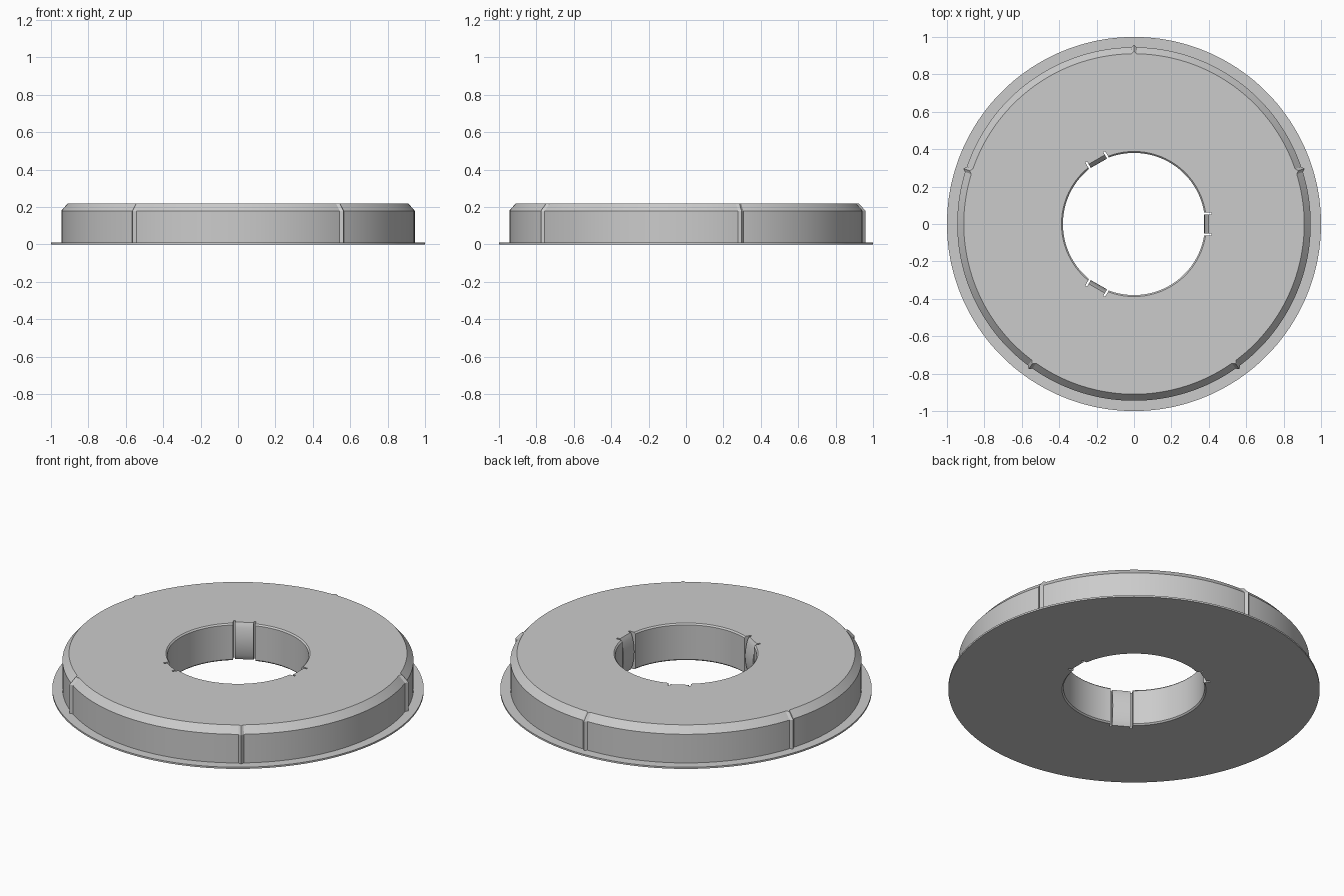
import bpy, bmesh
from math import sin, cos, radians, pi
from mathutils import Matrix

cube = bpy.data.objects.get("Cube")
if cube:
    bpy.data.objects.remove(cube, do_unlink=True)

HEIGHT = 0.22
RIB_ANGLES = [18 + 72 * i for i in range(5)]
CLIP_ANGLES = [0, 120, 240]

grey = bpy.data.materials.new("plain grey")
grey.use_nodes = True
grey.diffuse_color = (0.6, 0.6, 0.6, 1)
grey.node_tree.nodes["Principled BSDF"].inputs["Base Color"].default_value = grey.diffuse_color


def finish(name, bm):
    bmesh.ops.recalc_face_normals(bm, faces=bm.faces)
    mesh = bpy.data.meshes.new(name)
    bm.to_mesh(mesh)
    bm.free()
    mesh.materials.append(grey)
    obj = bpy.data.objects.new(name, mesh)
    bpy.context.collection.objects.link(obj)
    return obj


def select(obj):
    bpy.ops.object.select_all(action='DESELECT')
    obj.select_set(True)
    bpy.context.view_layer.objects.active = obj


def smooth(obj):
    select(obj)
    bpy.ops.object.shade_smooth_by_angle(angle=radians(25))


def bridge_loop(bm, rings, closed):
    pairs = zip(rings, rings[1:] + rings[:1]) if closed else zip(rings, rings[1:])
    for a, b in pairs:
        for i in range(len(a)):
            j = (i + 1) % len(a)
            bm.faces.new((a[i], a[j], b[j], b[i]))


# Ring body: profile of (radius, z, whether the ribs push it outwards)
profile = [(0.388, 0, 0), (1, 0, 0), (1, 0.01, 0), (0.945, 0.01, 1), (0.945, 0.18, 1),
           (0.91, HEIGHT, 1), (0.388, HEIGHT, 0), (0.38, 0.212, 0), (0.38, 0.008, 0)]
angles = sorted(list(range(0, 360, 2)) + [r + s for r in RIB_ANGLES for s in (-0.9, 0.9)])
bm = bmesh.new()
rings = []
for a in angles:
    push = 0.014 if a in RIB_ANGLES else 0
    rings.append([bm.verts.new(((r + push * k) * cos(radians(a)),
                                (r + push * k) * sin(radians(a)), z)) for r, z, k in profile])
bridge_loop(bm, rings, True)
body = finish("ring_body", bm)

# Pockets in the bore: a shallow recess with a deeper narrow slot at each side
bm = bmesh.new()
outline = [(0.3, -0.061), (0.415, -0.061), (0.415, -0.05), (0.4, -0.05),
           (0.4, 0.05), (0.415, 0.05), (0.415, 0.061), (0.3, 0.061)]
for angle in CLIP_ANGLES:
    face = bm.faces.new([bm.verts.new((x, y, -0.1)) for x, y in outline])
    up = bmesh.ops.extrude_face_region(bm, geom=[face])["geom"]
    new = [v for v in up if isinstance(v, bmesh.types.BMVert)]
    bmesh.ops.translate(bm, verts=new, vec=(0, 0, 0.5))
    bmesh.ops.rotate(bm, verts=list({v for v in new} | set(face.verts)),
                     matrix=Matrix.Rotation(radians(angle), 3, 'Z'))
cutter = finish("slot_cutter", bm)
cutter.hide_render = True
mod = body.modifiers.new("slots", 'BOOLEAN')
mod.operation = 'DIFFERENCE'
mod.solver = 'EXACT'
mod.object = cutter
select(body)
bpy.ops.object.modifier_apply(modifier=mod.name)
bpy.data.objects.remove(cutter, do_unlink=True)
smooth(body)

# Bowed spring clips between the slots
for n, angle in enumerate(CLIP_ANGLES):
    bm = bmesh.new()
    steps = 16
    arc = [(0.398 - 0.023 * sin(pi * i / steps) ** 0.7, HEIGHT * i / steps)
           for i in range(steps + 1)]
    section = [(0.405, 0)] + arc + [(0.405, HEIGHT)]
    ends = [[bm.verts.new((x, y, z)) for x, z in section] for y in (-0.05, 0.05)]
    bridge_loop(bm, ends, False)
    for end in ends:
        bm.faces.new(end)
    bmesh.ops.rotate(bm, verts=bm.verts, matrix=Matrix.Rotation(radians(angle), 3, 'Z'))
    smooth(finish(f"spring_clip_{n + 1}", bm))
